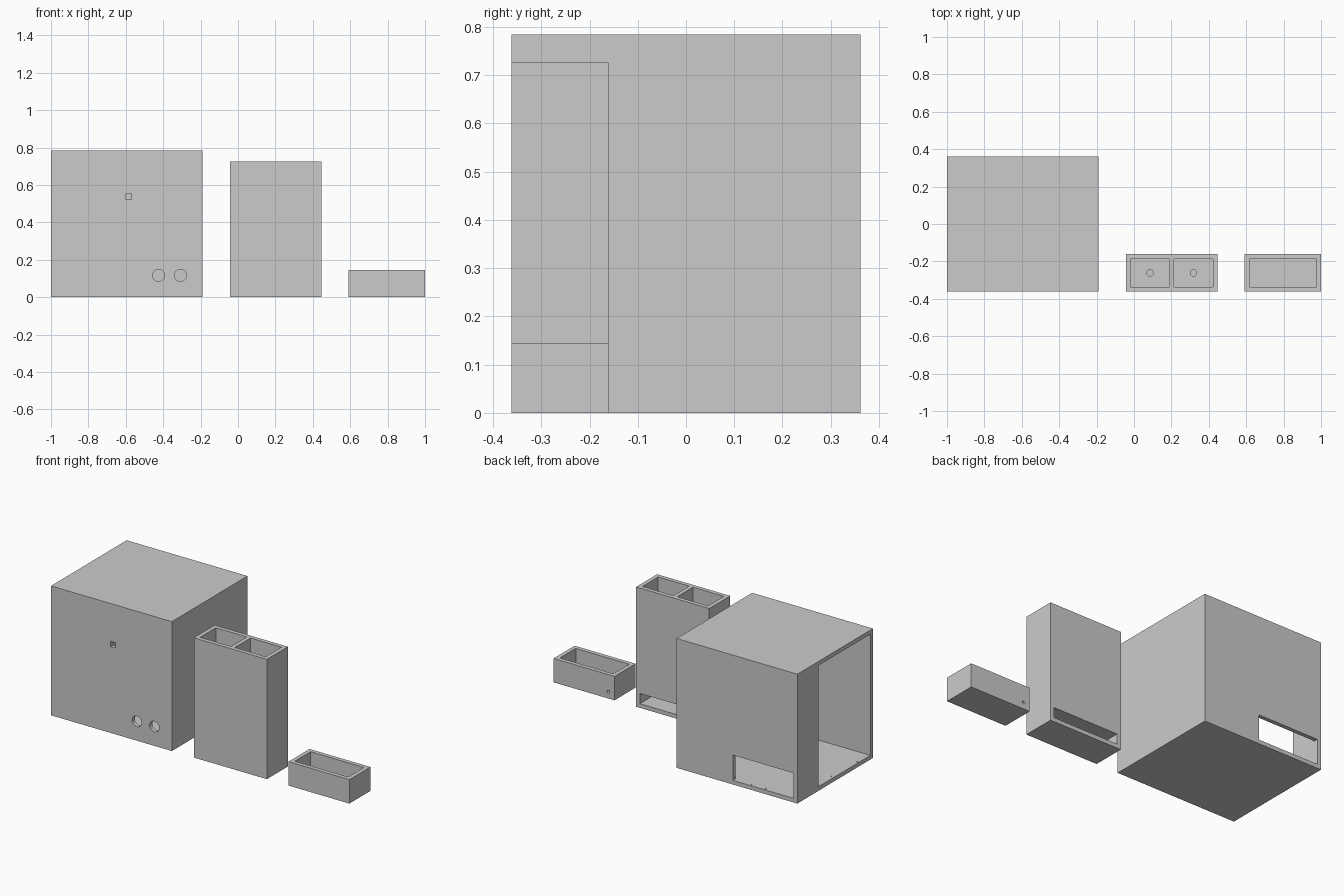
import bpy, bmesh
from mathutils import Matrix, Vector

if "Cube" in bpy.data.objects:
    bpy.data.objects.remove(bpy.data.objects["Cube"])

W = 0.025            # wall thickness
F, B = -0.362, 0.362  # front and back planes
TB = -0.161          # back plane of the small containers


def make_obj(name, bm):
    me = bpy.data.meshes.new(name)
    bm.to_mesh(me)
    bm.free()
    ob = bpy.data.objects.new(name, me)
    bpy.context.collection.objects.link(ob)
    return ob


def box(name, x, y, z):
    bm = bmesh.new()
    lo, hi = Vector((x[0], y[0], z[0])), Vector((x[1], y[1], z[1]))
    bmesh.ops.create_cube(bm, size=1, matrix=Matrix.Translation((lo + hi) / 2)
                          @ Matrix.Diagonal((*(hi - lo), 1)))
    return make_obj(name, bm)


def cyl(name, c, r, length, axis='Z', segs=32):
    bm = bmesh.new()
    rot = Matrix.Rotation(1.5707963, 4, 'X') if axis == 'Y' else Matrix()
    bmesh.ops.create_cone(bm, cap_ends=True, segments=segs, radius1=r, radius2=r,
                          depth=length, matrix=Matrix.Translation(c) @ rot)
    return make_obj(name, bm)


def carve(target, cutters):
    for c in cutters:
        c.hide_render = True
        m = target.modifiers.new("cut", 'BOOLEAN')
        m.operation, m.solver, m.object = 'DIFFERENCE', 'EXACT', c
    dg = bpy.context.evaluated_depsgraph_get()
    me = bpy.data.meshes.new_from_object(target.evaluated_get(dg))
    target.modifiers.clear()
    target.data = me
    for c in cutters:
        bpy.data.objects.remove(c)


# Large hollow cabinet: side doorway, low back opening, front holes
X0, X1, H = -1.0, -0.19, 0.784
cabinet = box("cabinet", (X0, X1), (F, B), (0, H))
cuts = [
    box("cavity", (X0 + W, X1 - W), (F + W, B - W), (W, H - W)),
    box("side_doorway", (X0 - .1, X0 + .1), (F + W, 0.16), (W, H - W)),
    box("back_opening", (X0 + W, -0.567), (B - .1, B + .1), (W, 0.178)),
    box("button_hole", (-0.6, -0.569), (F - .1, F + .1), (0.523, 0.555)),
]
cuts += [cyl("front_hole", (x, F, 0.117), 0.032, 0.2, 'Y') for x in (-0.424, -0.307)]
# Tiny screw holes in the sills
cuts += [cyl("screw_hole", (x, y, W), 0.004, 0.03, segs=12)
         for x, y in ((-0.982, 0.01), (-0.987, -0.23), (-0.683, 0.348), (-0.777, 0.348))]
carve(cabinet, cuts)

# Tall twin-chamber tank with drains into a low chamber open at the back
T0, T1, TH = -0.043, 0.447, 0.726
mid = (T0 + T1) / 2
tank = box("twin_tank", (T0, T1), (F, TB), (0, TH))
cuts = [box("low_chamber", (T0 + W, T1 - W), (F + W, TB + .1), (W, 0.087))]
for x0, x1 in ((T0 + W, mid - W / 2), (mid + W / 2, T1 - W)):
    cuts.append(box("chamber", (x0, x1), (F + W, TB - W), (0.087 + W, TH + .1)))
    cuts.append(cyl("drain", ((x0 + x1) / 2, (F + TB) / 2, 0.1), 0.017, 0.08))
carve(tank, cuts)

# Low open tray with a cable hole in the back
S0, S1, SH = 0.592, 1.0, 0.145
tray = box("tray", (S0, S1), (F, TB), (0, SH))
carve(tray, [
    box("tray_cavity", (S0 + W, S1 - W), (F + W, TB - W), (W, SH + .1)),
    cyl("cable_hole", (0.634, TB, 0.04), 0.009, 0.1, 'Y', 24),
])
